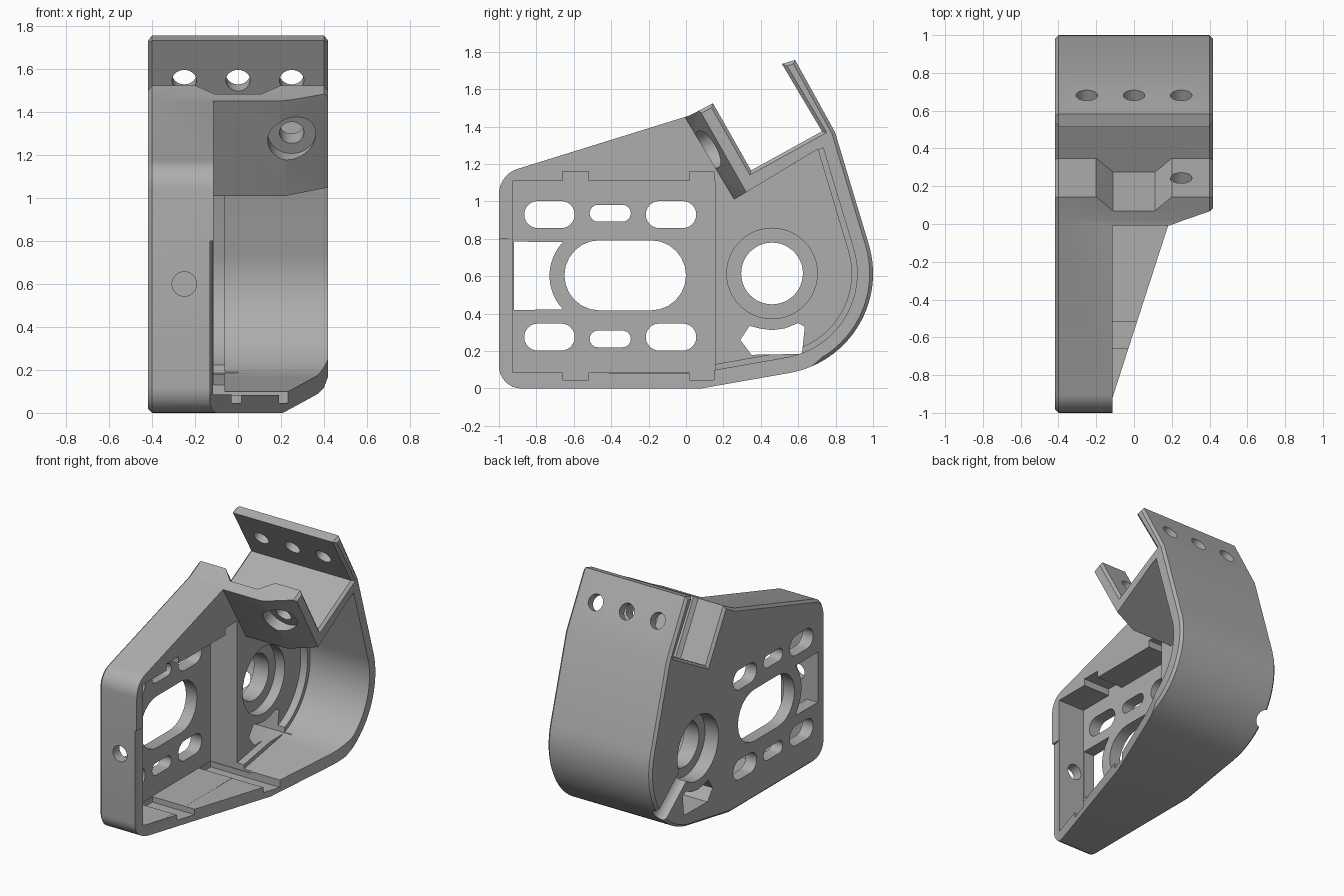
import bpy, bmesh
from math import cos, sin, acos, atan2, radians, pi
from mathutils import Vector as V

if "Cube" in bpy.data.objects:
    bpy.data.objects.remove(bpy.data.objects["Cube"])

X, Y, Z = V((1, 0, 0)), V((0, 1, 0)), V((0, 0, 1))
SIDE = (Y, Z, X)          # profile in the side plane, extruded across the width
PLAN = (X, Y, Z)          # profile seen from the top, extruded upward
W = 0.418                 # half width

grey = bpy.data.materials.new("grey")
grey.diffuse_color = (0.42, 0.42, 0.42, 1)
grey.use_nodes = True
grey.node_tree.nodes["Principled BSDF"].inputs["Base Color"].default_value = grey.diffuse_color


def prism(name, pts, a, b, axes=SIDE, origin=V((0, 0, 0)), rim=0):
    """Extrude a 2D outline from a to b along the third axis."""
    bm = bmesh.new()
    ends = [[bm.verts.new(origin + axes[0] * p[0] + axes[1] * p[1] + axes[2] * w)
             for p in pts] for w in (a, b)]
    caps = [bm.faces.new(e) for e in ends]
    n = len(pts)
    for i in range(n):
        j = (i + 1) % n
        bm.faces.new((ends[0][i], ends[0][j], ends[1][j], ends[1][i]))
    bmesh.ops.recalc_face_normals(bm, faces=bm.faces[:])
    if rim:
        edges = [e for f in caps for e in f.edges]
        bmesh.ops.bevel(bm, geom=edges, offset=rim, segments=1, affect='EDGES')
    me = bpy.data.meshes.new(name)
    bm.to_mesh(me)
    bm.free()
    me.materials.append(grey)
    ob = bpy.data.objects.new(name, me)
    bpy.context.collection.objects.link(ob)
    return ob


def arc(cx, cy, r, a0, a1, n):
    return [(cx + r * cos(a0 + (a1 - a0) * i / n), cy + r * sin(a0 + (a1 - a0) * i / n))
            for i in range(n + 1)]


def circle(cx, cy, r, n=40):
    return arc(cx, cy, r, 0, 2 * pi, n)[:-1]


def pill(cy, cz, w, h):
    r, k = h / 2, (w - h) / 2
    return arc(cy + k, cz, r, -pi / 2, pi / 2, 12) + arc(cy - k, cz, r, pi / 2, 1.5 * pi, 12)


def box(y0, y1, z0, z1):
    return [(y0, z0), (y1, z0), (y1, z1), (y0, z1)]


# Outer outline: straight base, big round back, tongue, V notch, sloping top
CY, CZ, R = 0.46, 0.615, 0.54


def tangent(p, side):
    dy, dz = p[0] - CY, p[1] - CZ
    return atan2(dz, dy) + side * acos(R / (dy * dy + dz * dz) ** 0.5)


P1, P2 = (0.08, 0.0), (0.797, 1.37)
T1, T2 = tangent(P1, 1), tangent(P2, -1)
outline = (arc(-0.88, 0.12, 0.12, pi, 1.5 * pi, 8) + [P1] + arc(CY, CZ, R, T1, T2, 28)
           + [P2, (0.583, 1.757), (0.513, 1.735), (0.727, 1.375), (0.348, 1.166),
              (0.144, 1.525), (0.02, 1.46)]
           + arc(-0.86, 1.04, 0.14, radians(108), pi, 8))
body = prism("bracket_housing", outline, -W, W, rim=0.018)
cutters = []


def cut(*args, **kw):
    cutters.append(prism("cutter", *args, **kw))


# Open interior behind the flange, with a small ledge beside the plate
for t, x0 in ((0.115, -0.115), (0.085, -0.06)):
    inner1 = (P1[0] - t * cos(T1), P1[1] - t * sin(T1))
    inner2 = (P2[0] - t * cos(T2) + 0.06 * sin(T2), P2[1] - t * sin(T2) - 0.06 * cos(T2))
    cut([(-1.2, t), inner1] + arc(CY, CZ, R - t, T1, T2, 28)
        + [inner2, (0.257, 1.01), (-0.043, 1.51), (-0.043, 2), (-1.2, 2)], x0, 0.6)

# Slanted edge of the floor wall
cut([(-0.13, -1.1), (-0.13, -0.97), (0.43, 0.763), (0.7, 0.763), (0.7, -1.1)],
    -0.2, 0.8, axes=PLAN)

# Recessed panel with snap notches
cut(box(-0.925, 0.155, 0.085, 1.11), -0.33, 0)
for y0, y1 in ((-0.66, -0.52), (0.02, 0.15)):
    cut(box(y0, y1, 1.0, 1.16), -0.33, 0)
    cut(box(y0, y1, 0.045, 0.2), -0.325, 0.6)

# Panel slots
for z in (0.93, 0.275):
    for y in (-0.73, -0.08):
        cut(pill(y, z, 0.27, 0.145), -0.6, -0.28)
for z in (0.937, 0.265):
    cut(pill(-0.405, z, 0.22, 0.09), -0.6, -0.28)
cut(pill(-0.325, 0.605, 0.65, 0.375), -0.6, -0.28)
half = radians(44)
cut([(-0.92, 0.785), (-0.92, 0.42)]
    + arc(-0.47, 0.603, 0.26, pi + half, pi - half, 12), -0.6, -0.28)

# Stepped bearing seat, drain hole and outside groove
cut(circle(CY, CZ, 0.165, 48), -0.6, 0)
cut(circle(CY, CZ, 0.242, 48), -0.19, 0)
cut(circle(CY, CZ, 0.235, 48), -0.6, -0.31)
cut([(0.29, 0.26), (0.35, 0.18), (0.62, 0.185), (0.635, 0.33), (0.6, 0.35)]
    + [(0.53, 0.322), (0.46, 0.312), (0.4, 0.32), (0.34, 0.335)], -0.6, 0)
ang = radians(-39)
along, across = V((0, cos(ang), sin(ang))), V((0, -sin(ang), cos(ang)))
cut(circle(0, 0, 0.065, 24), 0.2, 0.75, axes=(X, across, along),
    origin=V((-W, CY, CZ)))

# Front flange: thinned outer end, rear channel, counterbored screw hole
up, nrm = V((0, -0.494, 0.869)), V((0, 0.869, 0.494))
corner = V((0, 0.348, 1.166))
FL = (X, nrm, up)
cut([(0.19, -0.168), (0.47, -0.06), (0.47, -0.3), (0.19, -0.3)], -0.2, 0.7,
    axes=FL, origin=corner)
cut([(-0.2, 0), (-0.11, -0.085), (0.11, -0.085), (0.2, 0), (0.2, 0.05), (-0.2, 0.05)],
    0.0, 0.6, axes=FL, origin=corner)
screw = corner + up * 0.211 + X * 0.25
cut(circle(0, 0, 0.057, 32), -0.4, 0.1, axes=(X, up, nrm), origin=screw)
cut(circle(0, 0, 0.112, 32), -0.4, -0.09, axes=(X, up, nrm), origin=screw)

# Tongue holes and front wall hole
tongue_up = V((0, -0.485, 0.874))
tongue_n = V((0, 0.874, 0.485))
for x in (-0.25, 0, 0.25):
    cut(circle(0, 0, 0.057, 32), -0.12, 0.12, axes=(X, tongue_up, tongue_n),
        origin=V((x, 0.655, 1.565)))
cut(circle(-0.25, 0.6, 0.057, 32), -1.2, -0.85, axes=(X, Z, Y))

# Apply all cuts
bpy.context.view_layer.objects.active = body
for c in cutters:
    m = body.modifiers.new("cut", 'BOOLEAN')
    m.operation, m.solver, m.object = 'DIFFERENCE', 'EXACT', c
    bpy.ops.object.modifier_apply(modifier=m.name)
    bpy.data.objects.remove(c)

bpy.ops.object.select_all(action='DESELECT')
body.select_set(True)
bpy.ops.object.shade_smooth_by_angle(angle=radians(25))
